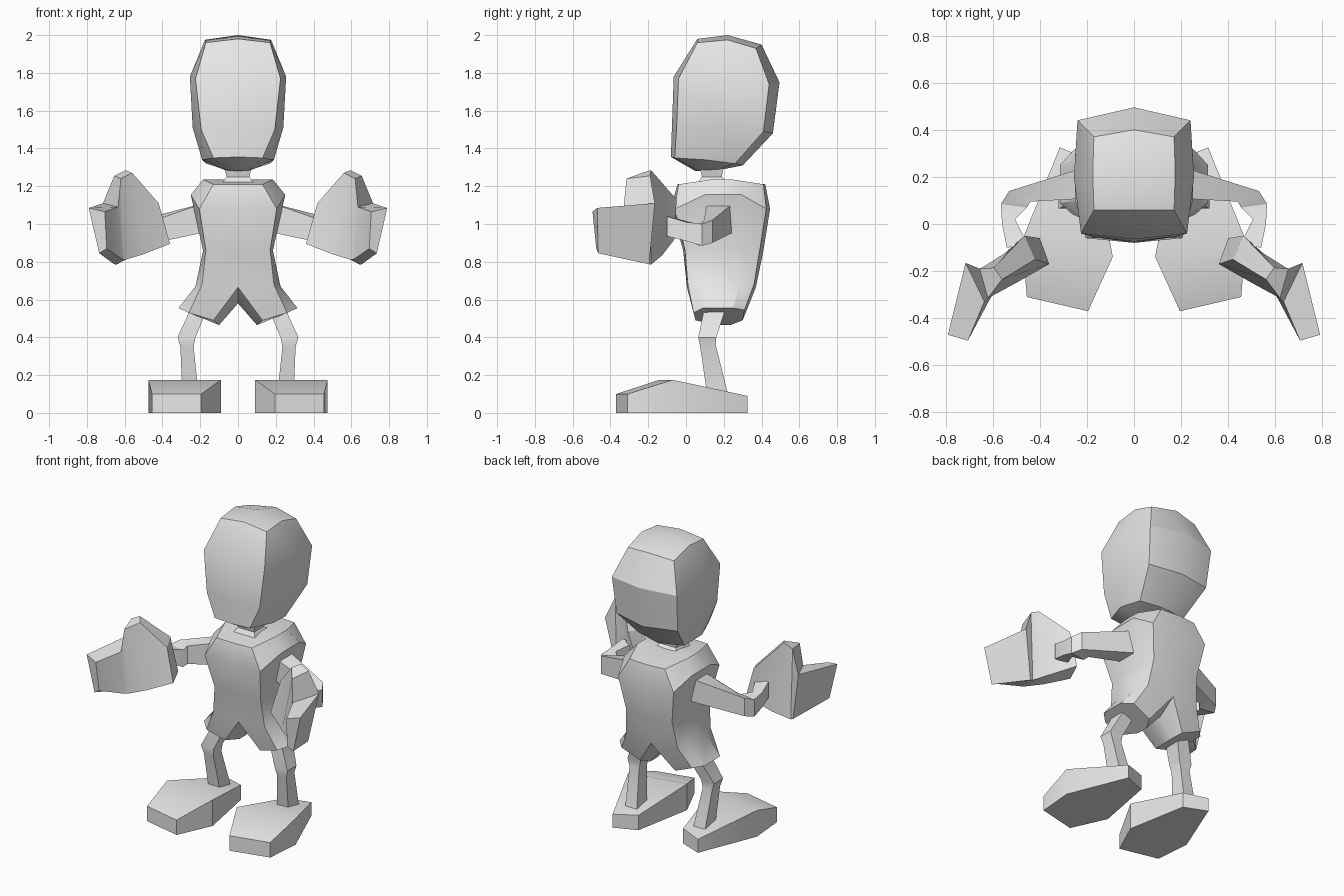
import bpy, bmesh, math

grey = bpy.data.materials.new("plain_grey")
grey.diffuse_color = (0.8, 0.8, 0.8, 1)


def loft(bm, rings, closed=True, cap_start=False, cap_end=False):
    """Skin the right-hand rings and repeat them mirrored on the left."""
    n = len(rings[0])
    for side in (1, -1):
        rows = [[bm.verts.new((side * x, y, z)) for x, y, z in r] for r in rings]
        for a, b in zip(rows, rows[1:]):
            for i in range(n if closed else n - 1):
                j = (i + 1) % n
                bm.faces.new((a[i], a[j], b[j], b[i]))
        if cap_start:
            bm.faces.new(rows[0])
        if cap_end:
            bm.faces.new(rows[-1])


def finish(bm, name):
    """Weld, orient and smooth a part."""
    bmesh.ops.remove_doubles(bm, verts=bm.verts, dist=0.0005)
    bmesh.ops.recalc_face_normals(bm, faces=bm.faces)
    mesh = bpy.data.meshes.new(name)
    bm.to_mesh(mesh)
    bm.free()
    mesh.materials.append(grey)
    obj = bpy.data.objects.new(name, mesh)
    bpy.context.collection.objects.link(obj)
    bpy.ops.object.select_all(action='DESELECT')
    obj.select_set(True)
    bpy.context.view_layer.objects.active = obj
    bpy.ops.object.shade_smooth_by_angle(angle=math.radians(30))


def part(name, rings, **options):
    bm = bmesh.new()
    loft(bm, rings, **options)
    finish(bm, name)


def box_ring(x0, x1, y0, y1, z):
    return [(x0, y0, z), (x1, y0, z), (x1, y1, z), (x0, y1, z)]


def slab_ring(inner, outer, z0, z1):
    return [(*inner, z0), (*inner, z1), (*outer, z1), (*outer, z0)]


# Head: half rings run from front centre round to back centre
part("head", [
    [(0, .22, 2.0)] * 5,
    [(0, .06, 1.98), (.17, .06, 1.96), (.175, .22, 1.975), (.17, .37, 1.93), (0, .40, 1.95)],
    [(0, -.065, 1.78), (.225, -.04, 1.77), (.255, .2, 1.78), (.24, .44, 1.74), (0, .495, 1.75)],
    [(0, -.075, 1.5), (.195, -.05, 1.5), (.24, .2, 1.51), (.225, .41, 1.49), (0, .46, 1.48)],
    [(0, -.08, 1.355), (.13, -.06, 1.35), (.19, .1, 1.34), (.17, .26, 1.32), (0, .30, 1.31)],
    [(0, .05, 1.28), (.06, .06, 1.285), (.07, .11, 1.285), (.06, .16, 1.285), (0, .17, 1.285)],
    [(0, .11, 1.28)] * 5,
], closed=False)

# Neck
part("neck", [
    [(0, .06, 1.215), (.085, .06, 1.215), (.085, .23, 1.215), (0, .23, 1.215)],
    [(0, .085, 1.25), (.06, .085, 1.25), (.06, .19, 1.25), (0, .19, 1.25)],
    [(0, .07, 1.31), (.075, .07, 1.31), (.075, .2, 1.31), (0, .2, 1.31)],
], closed=False)

# Body: torso half rings, then shorts legs from the same hip ring
hip = [(0, .005, .665), (.19, .01, .68), (.225, .1, .67),
       (.225, .28, .67), (.19, .36, .68), (0, .37, .665)]
crotch = [(0, .25, .58), (0, .13, .58)]
hem = [(.13, .05, .49), (.26, .04, .53), (.315, .09, .555), (.315, .25, .555),
       (.26, .31, .545), (.13, .30, .49), (.1, .235, .465), (.1, .16, .465)]
body = bmesh.new()
loft(body, [
    [(0, .18, 1.237)] * 6,
    [(0, -.045, 1.21), (.13, -.04, 1.21), (.185, .13, 1.235),
     (.185, .25, 1.235), (.13, .41, 1.21), (0, .42, 1.21)],
    [(0, -.08, 1.09), (.205, -.06, 1.08), (.25, .10, 1.155),
     (.25, .295, 1.155), (.205, .425, 1.08), (0, .445, 1.08)],
    [(0, -.015, .86), (.17, -.005, .86), (.185, .1, .86),
     (.185, .28, .86), (.17, .39, .86), (0, .41, .86)],
    hip,
], closed=False)
loft(body, [hip + crotch, hem], cap_end=True)
finish(body, "torso_and_shorts")

# Legs
part("legs", [
    box_ring(.165, .255, .09, .2, .57),
    box_ring(.175, .265, .09, .2, .52),
    box_ring(.225, .32, .065, .16, .40),
    box_ring(.235, .305, .075, .16, .35),
    box_ring(.21, .295, .11, .22, .11),
], cap_start=True, cap_end=True)

# Feet: flat soles with a wedge-shaped top
sole = [(.455, -.31, .1), (.195, -.37, .1), (.09, -.14, .175),
        (.165, .265, .1), (.315, .325, .09), (.475, -.07, .175)]
part("feet", [[(x, y, 0) for x, y, z in sole], sole], cap_start=True)
feet_top = bmesh.new()
feet_top.from_mesh(bpy.data.meshes["feet"])
bpy.data.objects.remove(bpy.data.objects["feet"])
bpy.data.meshes.remove(bpy.data.meshes["feet"])
loft(feet_top, [[sole[0], sole[1], sole[2], sole[5]],
                ], closed=False, cap_end=True)
loft(feet_top, [[sole[5], sole[2], sole[3], sole[4]]], closed=False, cap_end=True)
finish(feet_top, "feet")

# Arms: bent at the elbow, running forward to the wrist
part("arms", [
    slab_ring((.18, .11), (.18, .25), .955, 1.11),
    slab_ring((.44, .095), (.53, .14), .90, 1.02),
    slab_ring((.455, .07), (.565, .085), .885, 1.00),
    slab_ring((.505, .02), (.56, .0), .91, 1.01),
    slab_ring((.45, -.09), (.54, -.10), .935, 1.04),
], cap_start=True, cap_end=True)

# Mitten hands: wrist, thumb, notch, fingertips
part("hands", [
    [(.36, -.17, .895), (.42, -.15, 1.11), (.465, -.05, 1.13), (.40, -.06, .92)],
    [(.50, -.25, .84), (.56, -.235, 1.27), (.595, -.185, 1.285), (.55, -.125, .835)],
    [(.60, -.30, .81), (.62, -.315, 1.24), (.655, -.19, 1.255), (.645, -.185, .785)],
    [(.615, -.325, .815), (.635, -.33, 1.09), (.715, -.165, 1.11), (.655, -.195, .787)],
    [(.695, -.475, .87), (.705, -.495, 1.065), (.79, -.47, 1.085), (.735, -.465, .845)],
], cap_start=True, cap_end=True)
